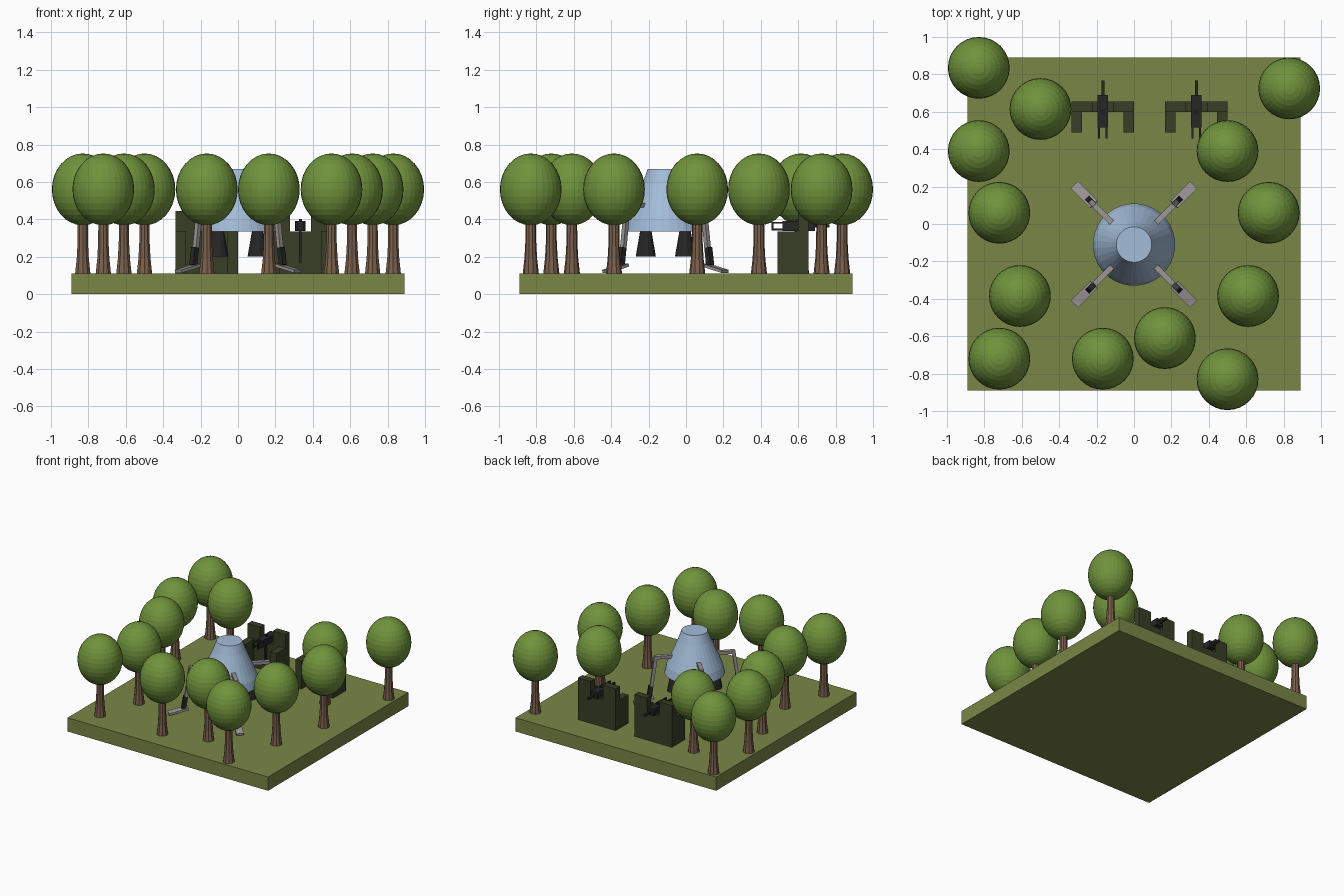
import bpy, bmesh, math
from mathutils import Vector, Matrix

if "Cube" in bpy.data.objects:
    bpy.data.objects.remove(bpy.data.objects["Cube"])


def material(name, rgb):
    m = bpy.data.materials.new(name)
    lin = [((c / 255 + 0.055) / 1.055) ** 2.4 for c in rgb]
    m.diffuse_color = (*lin, 1)
    m.use_nodes = True
    m.node_tree.nodes["Principled BSDF"].inputs["Base Color"].default_value = m.diffuse_color
    return m


GRASS = material("grass_green", (122, 134, 70))
LEAF = material("leaf_green", (112, 147, 60))
BARK = material("bark_brown", (122, 96, 76))
HULL = material("hull_blue", (163, 188, 216))
STEEL = material("leg_grey", (156, 150, 152))
WALL = material("wall_dark_green", (56, 62, 38))
BLACK = material("gun_black", (38, 38, 38))


def finish(name, bm, mat):
    bmesh.ops.recalc_face_normals(bm, faces=bm.faces)
    me = bpy.data.meshes.new(name)
    bm.to_mesh(me)
    bm.free()
    me.materials.append(mat)
    ob = bpy.data.objects.new(name, me)
    bpy.context.collection.objects.link(ob)
    return ob


def add_box(bm, x0, x1, y0, y1, z0, z1):
    m = Matrix.Translation(((x0 + x1) / 2, (y0 + y1) / 2, (z0 + z1) / 2))
    bmesh.ops.create_cube(bm, size=1, matrix=m @ Matrix.Diagonal((x1 - x0, y1 - y0, z1 - z0, 1)))


def add_beam(bm, p, q, width, thick):
    """Rectangular bar from p to q, its width kept level."""
    p, q = Vector(p), Vector(q)
    d = (q - p).normalized()
    side = d.cross(Vector((0, 0, 1)))
    if side.length < 1e-3:
        side = Vector((1, 0, 0))
    side.normalize()
    up = side.cross(d)
    rot = Matrix((d, side, up)).transposed().to_4x4()
    m = Matrix.Translation((p + q) / 2) @ rot
    bmesh.ops.create_cube(bm, size=1, matrix=m @ Matrix.Diagonal(((q - p).length, width, thick, 1)))


def lathe(name, profile, sides, mat, loc=(0, 0)):
    """Closed turned shape from (radius, height) points."""
    bm = bmesh.new()
    rings = [[bm.verts.new((loc[0] + r * math.cos(2 * math.pi * (i + .5) / sides),
                            loc[1] + r * math.sin(2 * math.pi * (i + .5) / sides), z))
              for i in range(sides)] for r, z in profile]
    for a, b in zip(rings, rings[1:]):
        for i in range(sides):
            j = (i + 1) % sides
            bm.faces.new((a[i], a[j], b[j], b[i]))
    bm.faces.new(rings[0])
    bm.faces.new(rings[-1])
    return finish(name, bm, mat)


# Ground slab
bm = bmesh.new()
add_box(bm, -.89, .89, -.89, .89, 0, .11)
finish("ground", bm, GRASS)

# Trees
TREES = [(-.83, .835), (-.5, .615), (-.83, .39), (-.72, .06), (-.61, -.385),
         (-.72, -.72), (-.167, -.72), (.165, -.61), (.5, -.83), (.61, -.385),
         (.72, .06), (.5, .39), (.83, .725)]
for x, y in TREES:
    lathe("tree_trunk", [(.043, .11), (.034, .19), (.029, .28), (.028, .42)], 10, BARK, (x, y))
    bm = bmesh.new()
    m = Matrix.Translation((x, y, .56)) @ Matrix.Diagonal((.165, .165, .192, 1))
    bmesh.ops.create_uvsphere(bm, u_segments=32, v_segments=16, radius=1, matrix=m)
    finish("tree_crown", bm, LEAF)

# Landing pod
CY = -.11
lathe("pod_hull", [(.22, .335), (.205, .40), (.12, .60), (.095, .67)], 32, HULL, (0, CY))
for sx in (-1, 1):
    for sy in (-1, 1):
        # Thruster bell
        lathe("thruster", [(.056, .20), (.03, .345)], 12, BLACK, (sx * .105, CY + sy * .105))

        # Landing leg: level arm, leaning strut, sloped foot
        def at(offset, z):
            return (sx * offset, CY + sy * offset, z)
        bm = bmesh.new()
        add_beam(bm, at(.10, .475), at(.21, .475), .03, .024)
        add_beam(bm, at(.203, .48), at(.235, .15), .026, .024)
        add_beam(bm, at(.215, .155), at(.318, .122), .055, .016)
        finish("landing_leg", bm, STEEL)
        bm = bmesh.new()
        add_beam(bm, at(.229, .25), at(.24, .155), .03, .03)
        finish("ankle_joint", bm, BLACK)

# Gun emplacements
for cx in (-.167, .333):
    # Wall: low U with raised corners
    bm = bmesh.new()
    add_box(bm, cx - .167, cx + .167, .6, .655, .11, .335)
    for s in (-1, 1):
        a, b = sorted((cx + s * .167, cx + s * .111))
        add_box(bm, a, b, .49, .6, .11, .335)
        a, b = sorted((cx + s * .167, cx + s * .056))
        add_box(bm, a, b, .6, .655, .335, .445)
    finish("bunker_wall", bm, WALL)
    # Gun body, barrel, sight and post
    bm = bmesh.new()
    add_box(bm, cx - .028, cx + .028, .517, .69, .337, .39)
    add_box(bm, cx - .008, cx + .008, .69, .767, .355, .371)
    add_box(bm, cx - .008, cx + .008, .59, .606, .39, .403)
    add_box(bm, cx - .007, cx + .007, .58, .594, .17, .337)
    finish("gun", bm, BLACK)
    # Rear grips as two open loops
    bm = bmesh.new()
    for s in (-1, 1):
        x = cx + s * .02
        for z in (.345, .382):
            add_box(bm, x - .006, x + .006, .46, .52, z - .005, z + .005)
        add_box(bm, x - .006, x + .006, .457, .467, .34, .387)
    finish("gun_grips", bm, BLACK)
